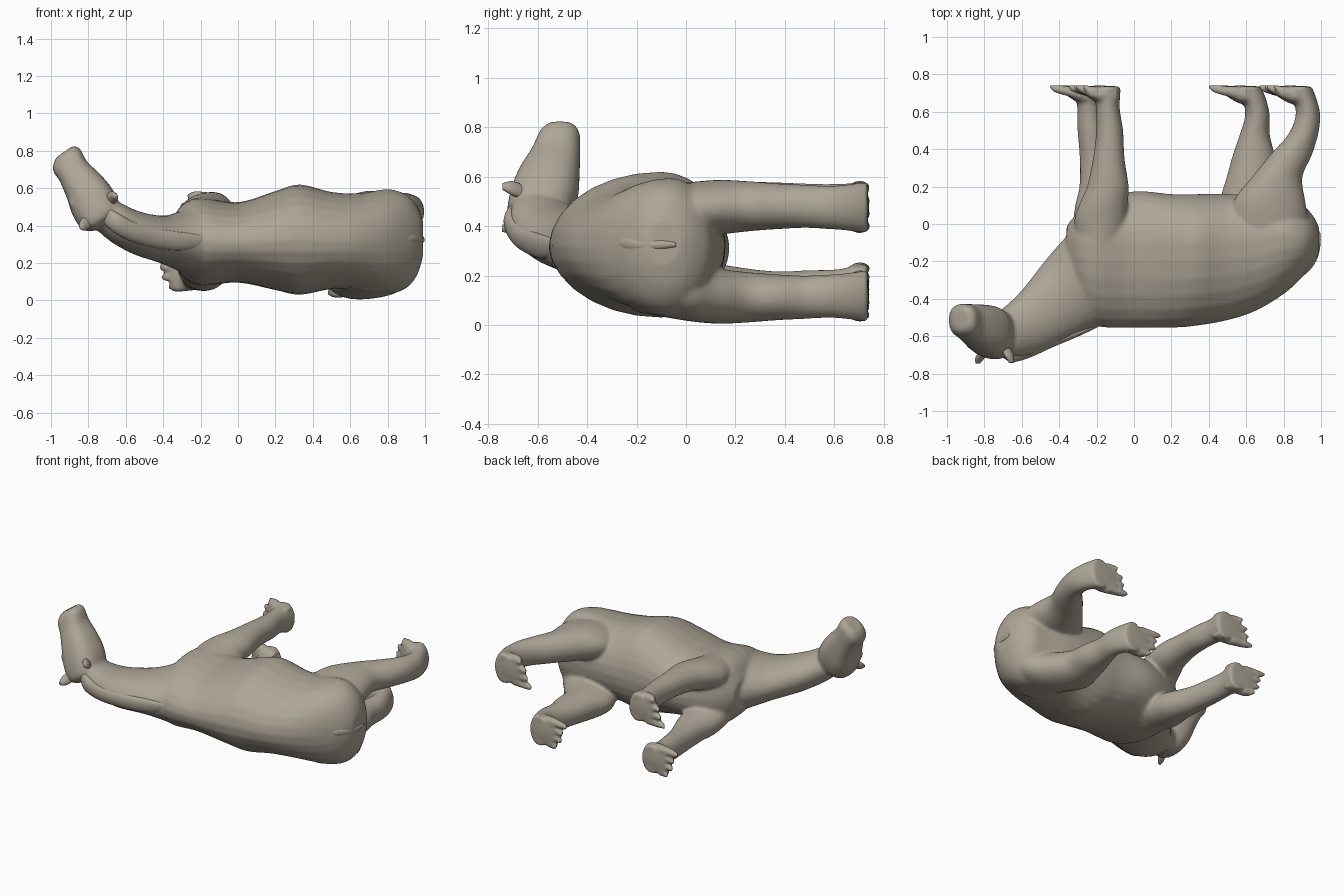
import bpy, bmesh, math
from mathutils import Vector

SEG = 28
X, Y, Z = Vector((1, 0, 0)), Vector((0, 1, 0)), Vector((0, 0, 1))
coat = bpy.data.materials.new("coat")
coat.diffuse_color = (.42, .38, .31, 1)


def spline(rows, steps):
    """Catmull-Rom interpolation of whole rows of numbers."""
    out = []
    for i in range(len(rows) - 1):
        p = [rows[max(i - 1, 0)], rows[i], rows[i + 1], rows[min(i + 2, len(rows) - 1)]]
        for s in range(steps):
            t = s / steps
            out.append([0.5 * (2 * b + (c - a) * t + (2 * a - 5 * b + 4 * c - d) * t * t
                               + (3 * b - a - 3 * c + d) * t ** 3) for a, b, c, d in zip(*p)])
    return out + [list(rows[-1])]


def loft(bm, rings, power=1):
    """rings: (centre, side vector, plus vector, minus vector), capped at both ends."""
    loops = []
    for c, a, up, dn in rings:
        loop = []
        for k in range(SEG):
            t = 2 * math.pi * k / SEG
            co, s = (math.copysign(abs(v) ** power, v) for v in (math.cos(t), math.sin(t)))
            loop.append(bm.verts.new(c + a * co + (up * s if s > 0 else dn * -s)))
        loops.append(loop)
    for l, m in zip(loops, loops[1:]):
        for k in range(SEG):
            j = (k + 1) % SEG
            bm.faces.new((l[k], l[j], m[j], m[k]))
    bm.faces.new(loops[0][::-1])
    bm.faces.new(loops[-1])


def tube(bm, rows, a, b, steps=4, power=1):
    """rows: x, y, z, radius along a, radius along b."""
    a, b = Vector(a).normalized(), Vector(b).normalized()
    loft(bm, [(Vector(r[:3]), a * r[3], b * r[4], b * -r[4]) for r in spline(rows, steps)], power)


def finish(bm, name, voxel=None, smooth=0):
    bmesh.ops.recalc_face_normals(bm, faces=bm.faces)
    me = bpy.data.meshes.new(name)
    bm.to_mesh(me)
    bm.free()
    me.materials.append(coat)
    for p in me.polygons:
        p.use_smooth = True
    ob = bpy.data.objects.new(name, me)
    bpy.context.collection.objects.link(ob)
    if voxel:
        m = ob.modifiers.new("blend", 'REMESH')
        m.mode, m.voxel_size, m.use_smooth_shade = 'VOXEL', voxel, True
        m = ob.modifiers.new("soften", 'SMOOTH')
        m.factor, m.iterations = 0.5, smooth


bm = bmesh.new()

# Trunk: x, centre z, half width, y of widest point, y of back, y of belly
trunk = [(-.36, .32, .10, -.12, -.28, -.01), (-.3, .32, .19, -.1, -.45, .06),
         (-.2, .315, .235, -.1, -.545, .12), (0, .31, .215, -.1, -.555, .175),
         (.2, .32, .265, -.1, -.555, .16), (.33, .325, .295, -.1, -.545, .16),
         (.5, .32, .26, -.1, -.515, .16), (.65, .315, .258, -.08, -.465, .15),
         (.8, .315, .28, -.06, -.375, .12), (.9, .315, .25, -.08, -.285, .1),
         (.96, .32, .18, -.08, -.215, .04), (.99, .33, .09, -.1, -.16, -.02)]
loft(bm, [(Vector((x, w, z)), Z * h, Y * (f - w), Y * (b - w))
          for x, z, h, w, b, f in spline(trunk, 5)])

# Neck
tube(bm, [(-.2, -.27, .315, .28, .2), (-.29, -.32, .315, .25, .165), (-.4, -.4, .325, .215, .128),
          (-.54, -.515, .36, .17, .118), (-.66, -.585, .42, .137, .115), (-.74, -.6, .47, .11, .1)],
     (-.37, .93, 0), Z)

# Head, turned to the side, with brows
side = Vector((.82, 0, .57)).normalized()
tube(bm, [(-.70, -.6, .41, .06, .06), (-.73, -.595, .44, .115, .125), (-.775, -.575, .52, .128, .138),
          (-.825, -.555, .61, .11, .125), (-.88, -.53, .69, .09, .102), (-.908, -.518, .735, .093, .091),
          (-.92, -.512, .768, .085, .082), (-.928, -.508, .795, .055, .06)], side, Y, 4, .8)
for s in (-1, 1):
    c = Vector((-.80, -.63, .56)) + side * s * .075
    tube(bm, [(*(c - side * .035), .025, .03), (*c, .042, .045), (*(c + side * .035), .02, .025)],
         Y, side.cross(Y), 3)

# Legs: y, centre x, x radius, centre z, z radius (upper leg of each pair)
front = [(-.2, -.18, .1, .44, .1), (0, -.18, .14, .455, .105), (.1, -.165, .13, .475, .1),
         (.2, -.14, .112, .487, .093), (.35, -.135, .085, .495, .083), (.5, -.13, .072, .49, .082),
         (.62, -.14, .064, .487, .084), (.735, -.14, .07, .48, .1)]
hind = [(-.2, .72, .17, .43, .11), (0, .72, .21, .455, .12), (.13, .725, .19, .475, .112),
        (.25, .765, .135, .48, .102), (.37, .84, .112, .48, .093), (.48, .905, .08, .48, .088),
        (.58, .93, .066, .475, .088), (.66, .915, .064, .475, .095), (.735, .88, .07, .475, .106)]
feet = []
for leg, shift, mirror in ((front, -.1, .63), (hind, -.27, .592)):
    for lower in (False, True):
        rows = []
        for y, x, rx, z, rz in leg:
            dx = shift * min(max(y / .5, 0), 1) if lower else 0
            rows.append((x + dx, y, mirror - z if lower else z, rx, rz))
        tube(bm, rows, X, Z)
        feet.append((rows[-1][0], rows[-1][2], 1 if lower else -1))

# Paws with four stubby toes each
for x, z, inner in feet:
    tube(bm, [(x + .05, .69, z, .047, .085), (x - .03, .69, z, .05, .1), (x - .09, .703, z, .036, .098),
              (x - .12, .712, z, .024, .088)], Y, Z, 3, .8)
    for k, reach in enumerate((.13, .17, .18, .21)):
        zz = z + inner * (k - 1.5) * .052
        tube(bm, [(x - .06, .70, zz, .036, .027), (x - .1, .708, zz, .03, .026),
                  (x - reach * .85, .722, zz, .022, .022), (x - reach, .735, zz, .013, .014)],
             Y, Z, 3)
finish(bm, "body", .01, 10)

# Ears
bm = bmesh.new()
for base, mid, tip in (((-.785, -.66, .44), (-.82, -.71, .405), (-.835, -.745, .39)),
                       ((-.70, -.64, .53), (-.67, -.70, .552), (-.655, -.742, .56))):
    tube(bm, [(*base, .03, .025), (*mid, .032, .024), (*tip, .014, .012)], side.cross(Y), side)
finish(bm, "ears")

# Mane ridge along the crest of the neck
bm = bmesh.new()
tube(bm, [(-.17, -.525, .315, .012, .03), (-.3, -.575, .315, .024, .05), (-.45, -.632, .335, .03, .052),
          (-.57, -.68, .37, .036, .052), (-.66, -.705, .42, .035, .05), (-.71, -.685, .46, .03, .04)],
     (-.35, .93, 0), (.3, 0, .95))
finish(bm, "mane")

# Short tail lying against the rump
bm = bmesh.new()
tube(bm, [(.875, -.29, .33, .012, .012), (.92, -.245, .33, .022, .028), (.96, -.18, .325, .022, .026),
          (.98, -.1, .325, .018, .02), (.985, -.04, .325, .01, .01)], X, Z)
finish(bm, "tail")
